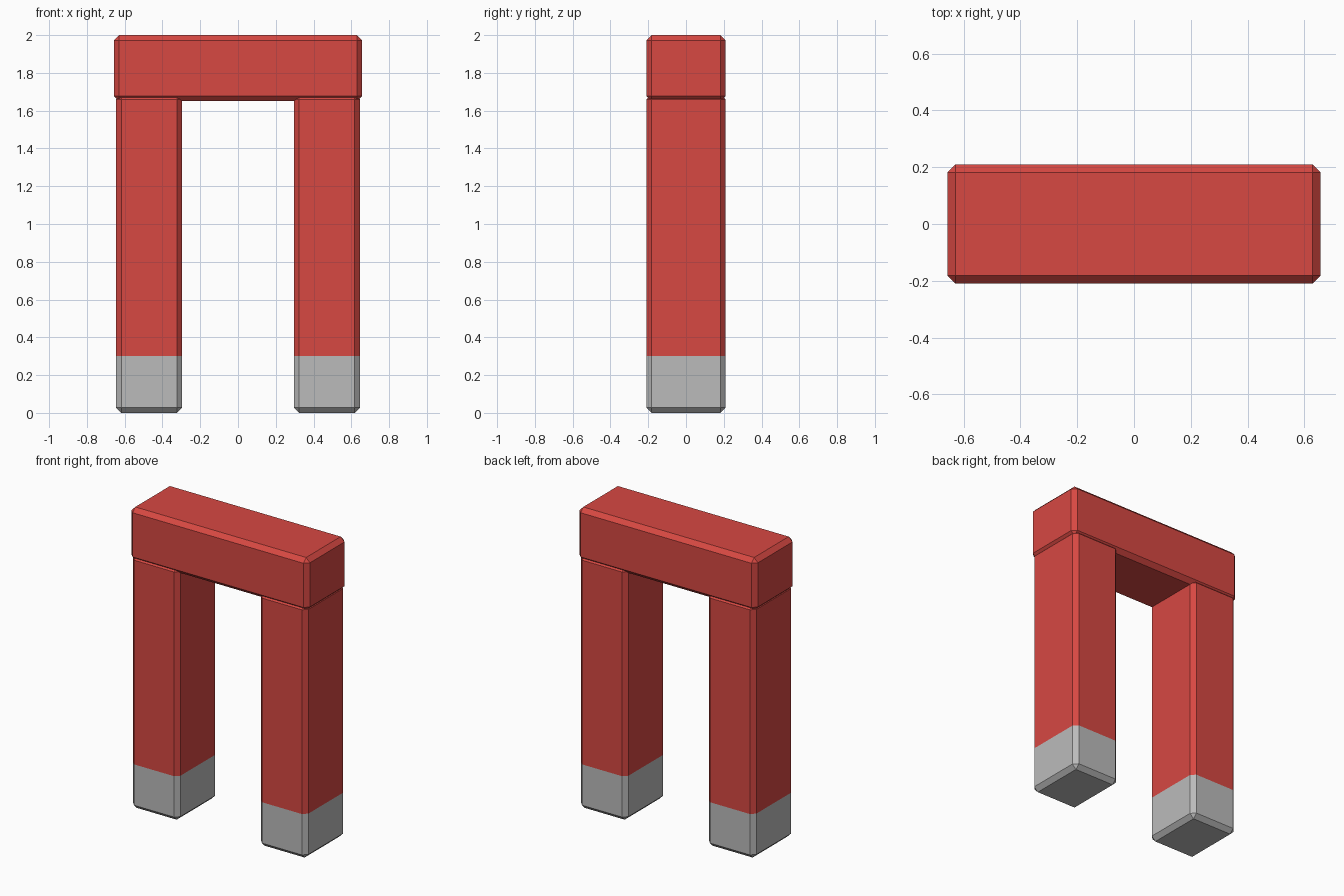
import bpy, bmesh
from mathutils import Matrix

if "Cube" in bpy.data.objects:
    bpy.data.objects.remove(bpy.data.objects["Cube"])

CHAMFER = 0.028
TIP_Z = 0.30


def material(name, rgb):
    mat = bpy.data.materials.new(name)
    mat.diffuse_color = (*rgb, 1)
    mat.use_nodes = True
    mat.node_tree.nodes["Principled BSDF"].inputs["Base Color"].default_value = mat.diffuse_color
    return mat


red = material("red_paint", (0.68, 0.065, 0.055))
grey = material("bare_metal", (0.5, 0.5, 0.5))


def chamfered_block(name, lo, hi, split_z=None):
    """Box between two corners with single-facet chamfers; grey below split_z."""
    size = [b - a for a, b in zip(lo, hi)]
    centre = [(a + b) / 2 for a, b in zip(lo, hi)]
    bm = bmesh.new()
    bmesh.ops.create_cube(bm, size=1, matrix=Matrix.Translation(centre) @ Matrix.Diagonal((*size, 1)))
    bmesh.ops.bevel(bm, geom=bm.edges[:], offset=CHAMFER, offset_type='OFFSET',
                    segments=1, affect='EDGES')
    if split_z is not None:
        bmesh.ops.bisect_plane(bm, geom=bm.verts[:] + bm.edges[:] + bm.faces[:],
                               plane_co=(0, 0, split_z), plane_no=(0, 0, 1))
        for f in bm.faces:
            f.material_index = int(f.calc_center_median().z < split_z)
    mesh = bpy.data.meshes.new(name)
    bm.to_mesh(mesh)
    bm.free()
    mesh.materials.append(red)
    mesh.materials.append(grey)
    obj = bpy.data.objects.new(name, mesh)
    bpy.context.collection.objects.link(obj)
    return obj


# Crossbar
chamfered_block("crossbar", (-0.657, -0.21, 1.65), (0.657, 0.21, 2.0))

# Legs with bare tips, tops tucked into the crossbar
for side, x in (("left", -0.471), ("right", 0.471)):
    chamfered_block(side + "_leg", (x - 0.175, -0.21, 0), (x + 0.175, 0.21, 1.687), TIP_Z)
